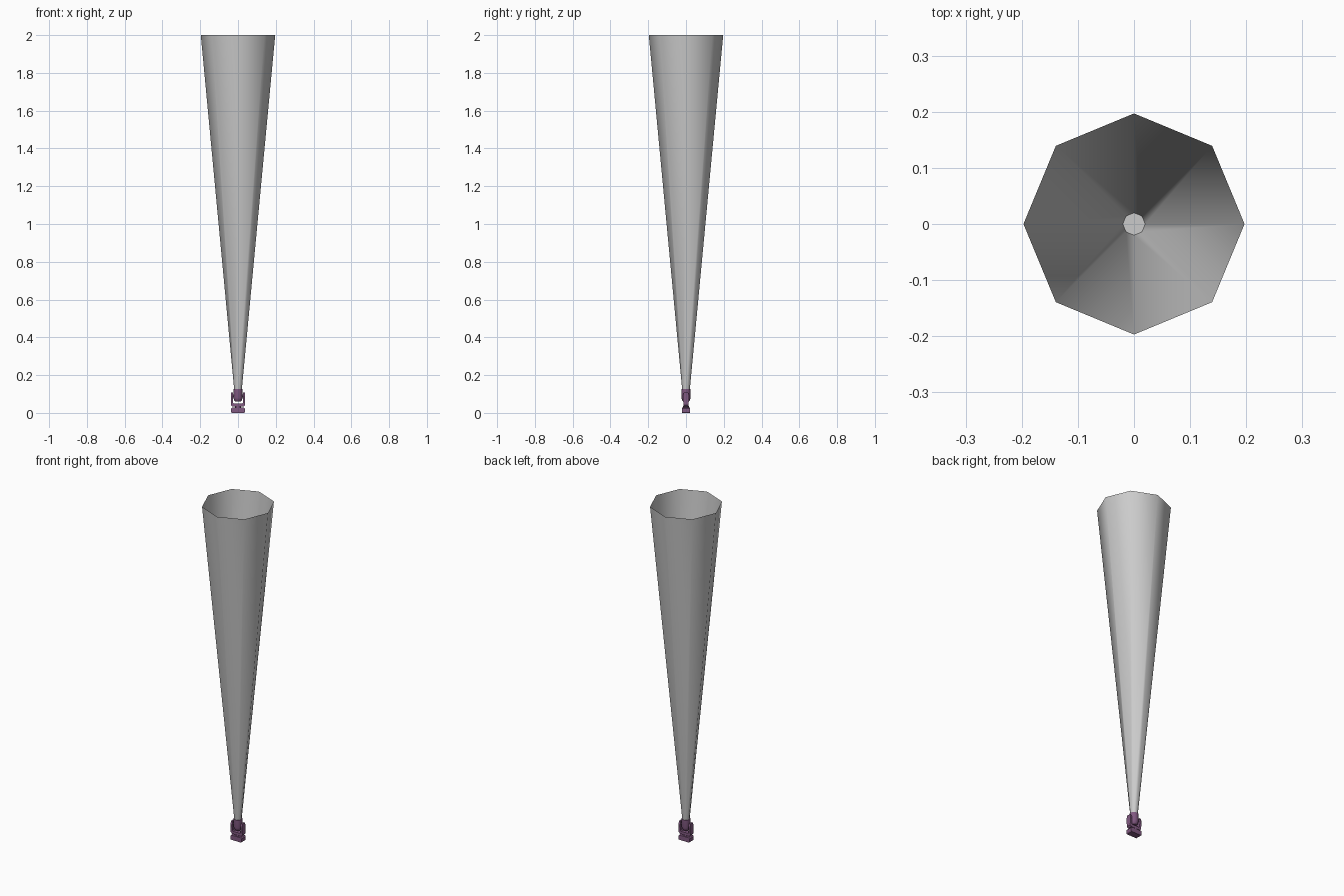
import bpy, bmesh, math

if "Cube" in bpy.data.objects:
    bpy.data.objects.remove(bpy.data.objects["Cube"])

purple = bpy.data.materials.new("purple_housing")
purple.diffuse_color = (0.22, 0.10, 0.22, 1)
purple.use_nodes = True
purple.node_tree.nodes["Principled BSDF"].inputs["Base Color"].default_value = purple.diffuse_color


def finish(name, bm, mat=None, smooth=None):
    bmesh.ops.recalc_face_normals(bm, faces=bm.faces)
    me = bpy.data.meshes.new(name)
    bm.to_mesh(me)
    bm.free()
    ob = bpy.data.objects.new(name, me)
    bpy.context.collection.objects.link(ob)
    if mat:
        me.materials.append(mat)
    if smooth:
        bpy.ops.object.select_all(action='DESELECT')
        ob.select_set(True)
        bpy.context.view_layer.objects.active = ob
        bpy.ops.object.shade_smooth_by_angle(angle=math.radians(smooth))
    return ob


def lathe(name, profile, sides, mat=None, smooth=None, cap_ends=True):
    """Stack rings of (radius, z) about the z axis."""
    bm = bmesh.new()
    rings = [[bm.verts.new((r * math.cos(i * math.tau / sides),
                            r * math.sin(i * math.tau / sides), z))
              for i in range(sides)] for r, z in profile]
    for a, b in zip(rings, rings[1:]):
        for i in range(sides):
            j = (i + 1) % sides
            bm.faces.new((a[i], a[j], b[j], b[i]))
    if cap_ends:
        bm.faces.new(rings[0])
        bm.faces.new(rings[-1])
    return finish(name, bm, mat, smooth)


def prism(name, outline, axis, lo, hi, mat):
    """Extrude a 2D outline along x or y from lo to hi."""
    bm = bmesh.new()
    put = (lambda u, v, w: (w, u, v)) if axis == 'x' else (lambda u, v, w: (u, w, v))
    face = bm.faces.new([bm.verts.new(put(u, v, lo)) for u, v in outline])
    ext = bmesh.ops.extrude_face_region(bm, geom=[face])
    d = put(0, 0, hi - lo)
    bmesh.ops.translate(bm, vec=d, verts=[g for g in ext['geom']
                                          if isinstance(g, bmesh.types.BMVert)])
    return finish(name, bm, mat)


# base box with chamfered top and bottom edges
prism("base", [(-.033, 0), (.033, 0), (.037, .006), (.037, .022), (.032, .028),
               (-.032, .028), (-.037, .022), (-.037, .006)], 'y', -.02, .02, purple)

# swivel between base and yoke
lathe("swivel", [(.016, .026), (.016, .036)], 12, purple, 40)

# yoke crossbar and the two arms
prism("yoke_bar", [(-.03, .034), (.03, .034), (.038, .042), (.038, .056), (.028, .056),
                   (.022, .05), (-.022, .05), (-.028, .056), (-.038, .056), (-.038, .042)],
      'y', -.014, .014, purple)
for side, name in ((1, "right"), (-1, "left")):
    arm = [(-.014, .05), (.014, .05), (.017, .09), (.011, .108), (-.011, .108), (-.017, .09)]
    prism(f"yoke_arm_{name}", arm, 'x', side * .027, side * .038, purple)

# tilt axle through the head
prism("tilt_axle", [(.008 * math.cos(i * math.pi / 4), .09 + .008 * math.sin(i * math.pi / 4))
                    for i in range(8)], 'x', -.03, .03, purple)

# lamp head with rim
lathe("lamp_head", [(.014, .06), (.021, .067), (.024, .08), (.024, .127), (.0205, .127),
                    (.0205, .118)], 16, purple, 40)

# lens disc
lathe("lens", [(.02, .119), (.02, .122)], 16)

# open eight-sided light beam
lathe("light_beam", [(.02, .122), (.197, 2.0)], 8, None, 60, cap_ends=False)
